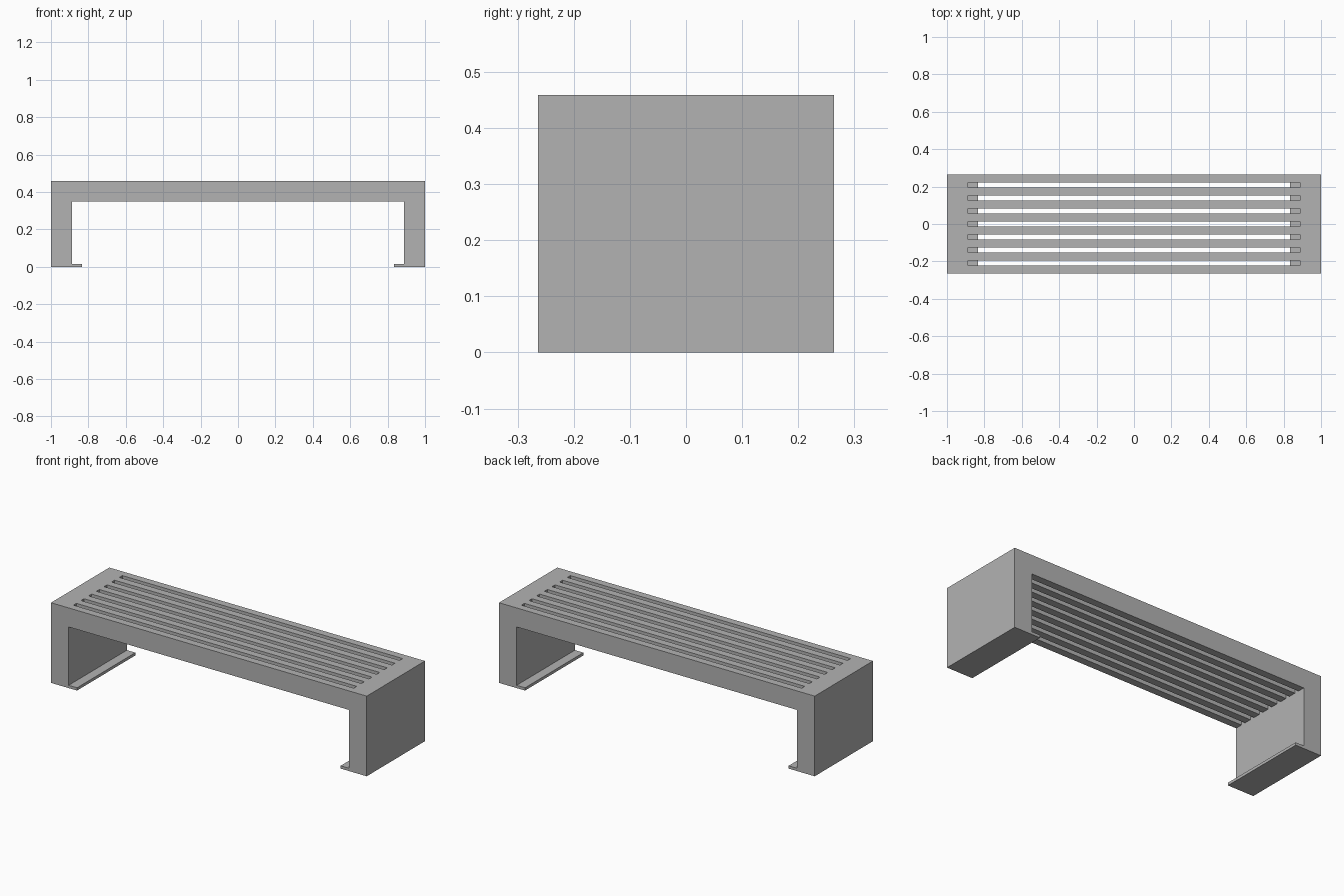
import bpy, bmesh, math

cube = bpy.data.objects.get("Cube")
if cube:
    bpy.data.objects.remove(cube, do_unlink=True)

# Overall sizes
HALF_LENGTH, HEIGHT = 1.0, 0.459
LEG_INNER, FOOT_INNER = 0.888, 0.835
SEAT_BOTTOM, FOOT_TOP = 0.35, 0.016
SLATS, SLAT_W, GAP_W = 8, 0.0421, 0.0272
DEPTH = SLATS * SLAT_W + (SLATS - 1) * GAP_W

# Single grey material
grey = bpy.data.materials.new("light_grey")
grey.use_nodes = True
grey.diffuse_color = (0.45, 0.45, 0.45, 1)
grey.node_tree.nodes["Principled BSDF"].inputs["Base Color"].default_value = grey.diffuse_color

faces = {}


def toggle_face(points):
    """Keep outer faces only: a face shared by two prisms cancels out."""
    points = [tuple(round(c, 5) for c in p) for p in points]
    key = frozenset(points)
    if key in faces:
        del faces[key]
    else:
        faces[key] = points


def add_prism(profile, y0, y1):
    """Extrude an (x, z) profile from y0 to y1."""
    toggle_face([(x, y0, z) for x, z in profile])
    toggle_face([(x, y1, z) for x, z in profile])
    for (xa, za), (xb, zb) in zip(profile, profile[1:] + profile[:1]):
        toggle_face([(xa, y0, za), (xb, y0, zb), (xb, y1, zb), (xa, y1, za)])


# Leg with its inward foot flange, and the slat between the legs
leg = [(HALF_LENGTH, 0), (HALF_LENGTH, HEIGHT), (LEG_INNER, HEIGHT),
       (LEG_INNER, SEAT_BOTTOM), (LEG_INNER, FOOT_TOP),
       (FOOT_INNER, FOOT_TOP), (FOOT_INNER, 0)]
mirrored_leg = [(-x, z) for x, z in leg]
slat = [(-LEG_INNER, SEAT_BOTTOM), (LEG_INNER, SEAT_BOTTOM),
        (LEG_INNER, HEIGHT), (-LEG_INNER, HEIGHT)]

# March through the depth, alternating slats and open slots
y = -DEPTH / 2
for i in range(2 * SLATS - 1):
    is_slat = i % 2 == 0
    y_next = y + (SLAT_W if is_slat else GAP_W)
    add_prism(leg, y, y_next)
    add_prism(mirrored_leg, y, y_next)
    if is_slat:
        add_prism(slat, y, y_next)
    y = y_next

# Weld into one seamless solid with clean flat faces
bm = bmesh.new()
verts = {}
for points in faces.values():
    for p in points:
        if p not in verts:
            verts[p] = bm.verts.new(p)
    bm.faces.new([verts[p] for p in points])
bmesh.ops.recalc_face_normals(bm, faces=bm.faces)
bmesh.ops.dissolve_limit(bm, angle_limit=math.radians(1), verts=bm.verts, edges=bm.edges)

mesh = bpy.data.meshes.new("slatted_bench")
bm.to_mesh(mesh)
bm.free()
mesh.materials.append(grey)
bench = bpy.data.objects.new("slatted_bench", mesh)
bpy.context.collection.objects.link(bench)
